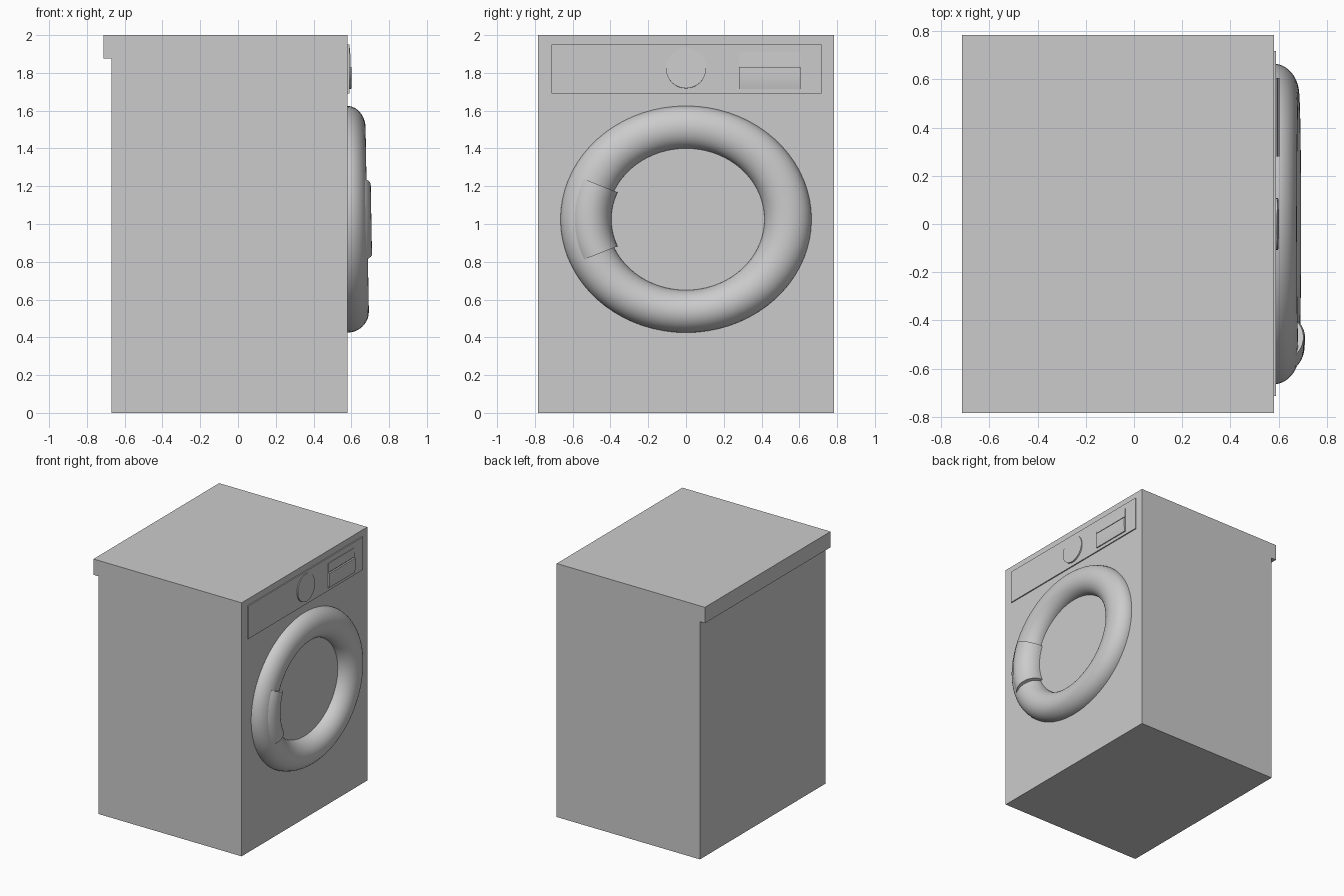
import bpy, bmesh, math
from mathutils import Vector

if "Cube" in bpy.data.objects:
    bpy.data.objects.remove(bpy.data.objects["Cube"])

FACE = 0.58            # x of the machine's door side
DOOR_Z, SQUASH = 1.025, 0.903
LEAN = 0.018           # the ring sits slightly prouder at the bottom


def finish(name, bm, smooth=False):
    bmesh.ops.recalc_face_normals(bm, faces=bm.faces)
    me = bpy.data.meshes.new(name)
    bm.to_mesh(me)
    bm.free()
    ob = bpy.data.objects.new(name, me)
    bpy.context.collection.objects.link(ob)
    if smooth:
        bpy.ops.object.select_all(action='DESELECT')
        ob.select_set(True)
        bpy.context.view_layer.objects.active = ob
        bpy.ops.object.shade_smooth_by_angle(angle=math.radians(35))
    return ob


def extrude_profile(name, pts, y0, y1, smooth=False):
    """Extrude an x-z outline along y."""
    bm = bmesh.new()
    face = bm.faces.new([bm.verts.new((x, y0, z)) for x, z in pts])
    geo = bmesh.ops.extrude_face_region(bm, geom=[face])
    verts = [v for v in geo['geom'] if isinstance(v, bmesh.types.BMVert)]
    bmesh.ops.translate(bm, verts=verts, vec=(0, y1 - y0, 0))
    return finish(name, bm, smooth)


def sweep(name, radius, half_width, depth, start, end, steps, sides=20):
    """Half-elliptical section swept round the door centre."""
    closed = end - start > 359
    bm = bmesh.new()
    rings = []
    for i in range(steps if closed else steps + 1):
        a = math.radians(start + (end - start) * i / steps)
        ring = []
        for j in range(sides + 1):
            t = math.pi * j / sides
            r = radius + half_width * math.cos(t)
            dz = r * math.sin(a) * SQUASH
            s = math.sin(t)
            x = FACE - 0.004 + s * (depth - LEAN * dz)
            ring.append(bm.verts.new((x, r * math.cos(a), DOOR_Z + dz)))
        rings.append(ring)
    pairs = list(zip(rings, rings[1:]))
    if closed:
        pairs.append((rings[-1], rings[0]))
    for p, q in pairs:
        for j in range(sides):
            bm.faces.new((p[j], p[j + 1], q[j + 1], q[j]))
        bm.faces.new((p[-1], p[0], q[0], q[-1]))
    if not closed:
        bm.faces.new(rings[0])
        bm.faces.new(rings[-1])
    return finish(name, bm, True)


# Cabinet with the worktop overhanging at the back
extrude_profile("cabinet", [(-0.67, 0), (FACE, 0), (FACE, 2), (-0.713, 2),
                            (-0.713, 1.875), (-0.67, 1.875)], -0.783, 0.783)

# Control panel
extrude_profile("control_panel", [(0.57, 1.69), (0.589, 1.69),
                                  (0.589, 1.95), (0.57, 1.95)], -0.713, 0.717)

# Detergent drawer and its curved pull
extrude_profile("drawer_front", [(0.57, 1.838), (0.596, 1.838),
                                 (0.593, 1.907), (0.57, 1.907)], 0.28, 0.605)
extrude_profile("drawer_pull", [(0.57, 1.715), (0.597, 1.715), (0.601, 1.74),
                                (0.603, 1.77), (0.603, 1.80), (0.602, 1.83),
                                (0.57, 1.83)], 0.28, 0.605, True)

# Round dial, leaning into the panel at the top
bpy.ops.mesh.primitive_cylinder_add(vertices=48, radius=0.107, depth=0.03,
                                    location=(0.582, 0, 1.825),
                                    rotation=(0, math.radians(88), 0))
dial = bpy.context.object
dial.name = "dial"
bpy.ops.object.shade_smooth_by_angle()

# Door ring and the handle sleeve on its left side
sweep("door_ring", 0.54, 0.125, 0.108, 0, 360, 72)
sweep("door_handle", 0.513, 0.118, 0.13, 156.4, 203.6, 12)
